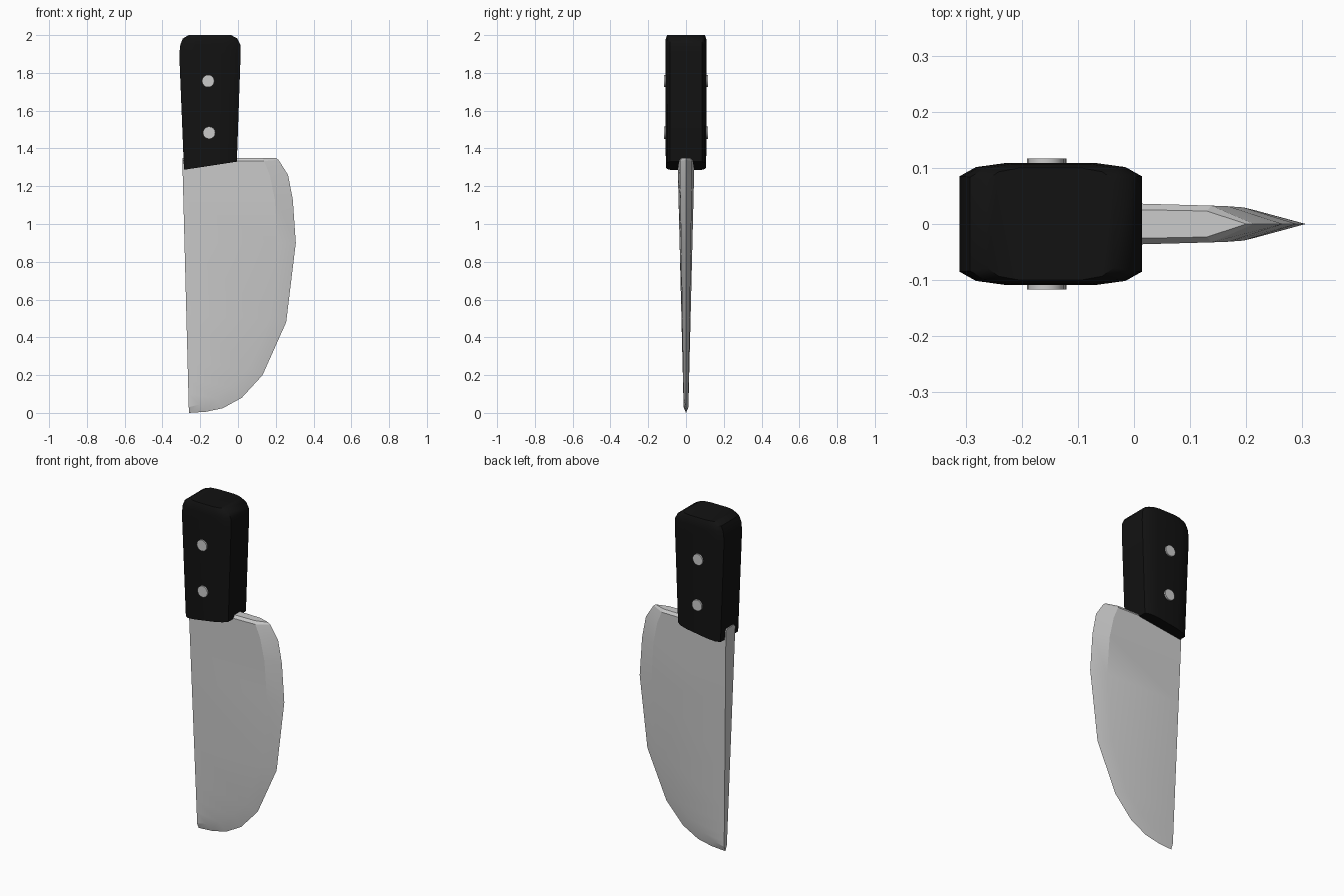
import bpy, bmesh, math

if "Cube" in bpy.data.objects:
    bpy.data.objects.remove(bpy.data.objects["Cube"])


def finish(name, rings, angle, color=None):
    """Skin closed rings of points into a solid with end caps."""
    bm = bmesh.new()
    loops = [[bm.verts.new(p) for p in ring] for ring in rings]
    n = len(loops[0])
    for a, b in zip(loops, loops[1:]):
        for i in range(n):
            j = (i + 1) % n
            bm.faces.new((a[i], a[j], b[j], b[i]))
    bm.faces.new(loops[0])
    bm.faces.new(loops[-1])
    bmesh.ops.remove_doubles(bm, verts=bm.verts, dist=1e-4)
    bmesh.ops.recalc_face_normals(bm, faces=bm.faces)
    me = bpy.data.meshes.new(name)
    bm.to_mesh(me)
    bm.free()
    ob = bpy.data.objects.new(name, me)
    bpy.context.collection.objects.link(ob)
    if color:
        mat = bpy.data.materials.new(name + "_material")
        mat.diffuse_color = color
        mat.use_nodes = True
        mat.node_tree.nodes["Principled BSDF"].inputs["Base Color"].default_value = mat.diffuse_color
        me.materials.append(mat)
    bpy.ops.object.select_all(action='DESELECT')
    ob.select_set(True)
    bpy.context.view_layer.objects.active = ob
    bpy.ops.object.shade_smooth_by_angle(angle=math.radians(angle))
    return ob


# Blade: stations of (edge x, edge z, bevel x, bevel z, spine z, thickness factor)
stations = [
    (0.20, 1.350, 0.13, 1.350, 1.350, 0.7),
    (0.214, 1.340, 0.138, 1.333, 1.335, 1),
    (0.265, 1.26, 0.168, 1.26, 1.26, 1),
    (0.29, 1.13, 0.195, 1.13, 1.13, 1),
    (0.306, 0.90, 0.21, 0.90, 0.90, 1),
    (0.255, 0.48, 0.17, 0.50, 0.52, 1),
    (0.13, 0.20, 0.06, 0.23, 0.27, 1),
    (0.02, 0.08, -0.03, 0.14, 0.17, 1),
    (-0.08, 0.025, -0.12, 0.08, 0.10, 1),
    (-0.17, 0.006, -0.20, 0.045, 0.06, 1),
    (-0.26, 0.0, -0.261, 0.03, 0.03, 1),
]
rings = []
for ex, ez, bx, bz, sz, f in stations:
    sx = -0.26 - 0.035 * sz / 1.35
    if bx < -0.26:
        bx = sx
    ts = f * (0.012 + 0.033 * sz / 1.35)
    tb = ts if bx == sx else f * (0.012 + 0.021 * bz / 1.35)
    rings.append([(sx, -ts, sz), (bx, -tb, bz), (ex, 0, ez), (bx, tb, bz), (sx, ts, sz)])
finish("blade", rings, 14)

# Handle: chamfered cross-section swept through (x left, x right, z left, z right, half depth)
half = [(0, 0.78), (0.09, 0.93), (0.26, 1), (0.74, 1), (0.91, 0.93), (1, 0.78)]
section = half + [(u, -v) for u, v in reversed(half)]
levels = [
    (-0.286, -0.006, 1.287, 1.33, 0.107),
    (-0.311, 0.014, 1.90, 1.90, 0.109),
    (-0.305, 0.012, 1.95, 1.95, 0.109),
    (-0.292, -0.004, 1.982, 1.982, 0.107),
    (-0.262, -0.036, 2.0, 2.0, 0.100),
]
finish("handle", [[(x0 + u * (x1 - x0), v * d, z0 + u * (z1 - z0)) for u, v in section]
                  for x0, x1, z0, z1, d in levels], 35, (0.006, 0.006, 0.006, 1))

# Rivets passing through the handle
for name, x, z in (("upper_rivet", -0.158, 1.757), ("lower_rivet", -0.153, 1.483)):
    circle = [(x + 0.033 * math.cos(i * math.tau / 16), z + 0.033 * math.sin(i * math.tau / 16))
              for i in range(16)]
    finish(name, [[(px, y, pz) for px, pz in circle] for y in (-0.117, 0.117)], 35)
